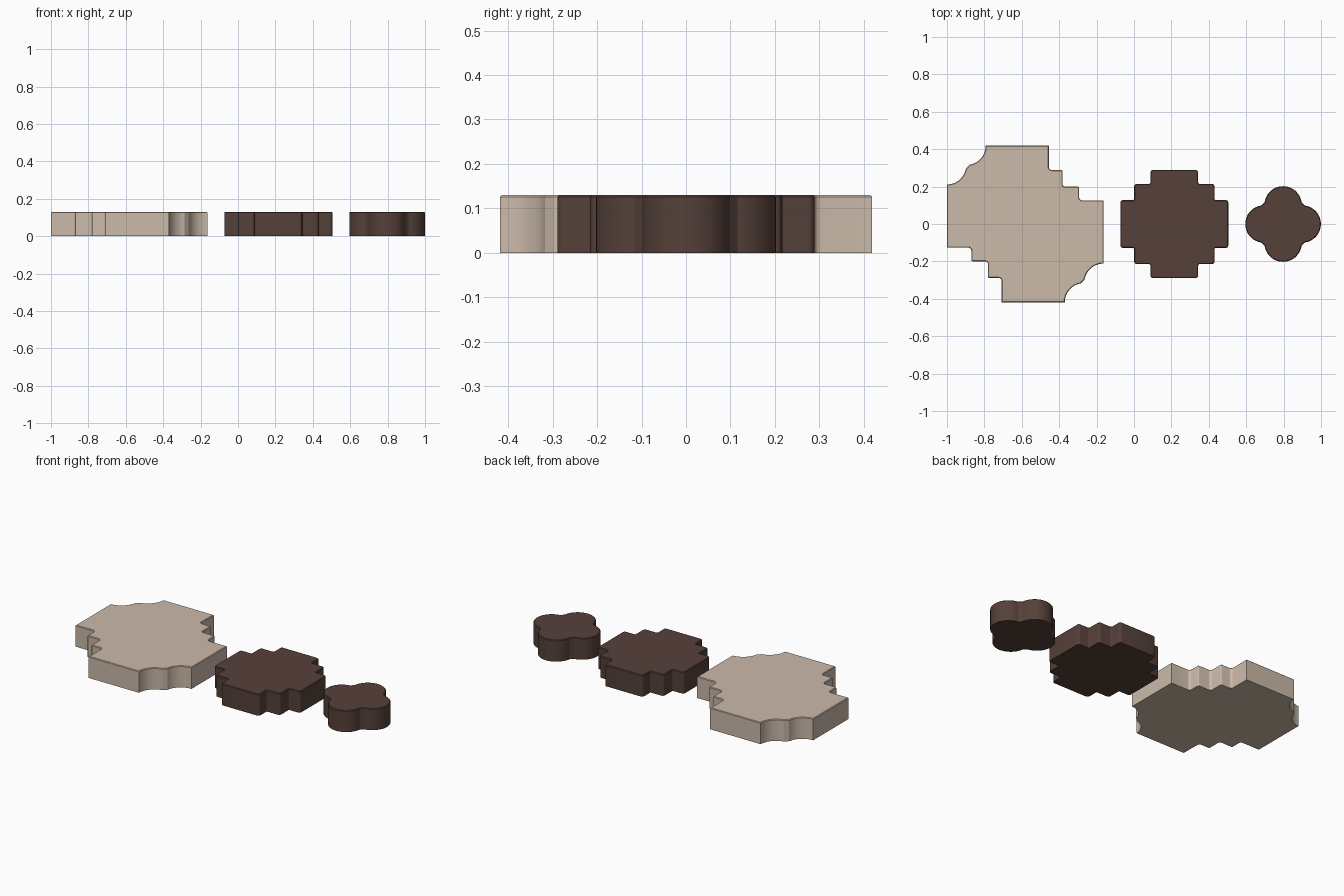
import bpy, bmesh, math
from mathutils import Vector

if "Cube" in bpy.data.objects:
    bpy.data.objects.remove(bpy.data.objects["Cube"])

H, B = 0.13, 0.004   # plate height, top edge bevel


def material(name, rgb):
    m = bpy.data.materials.new(name)
    m.diffuse_color = (*rgb, 1)
    m.use_nodes = True
    m.node_tree.nodes["Principled BSDF"].inputs["Base Color"].default_value = m.diffuse_color
    return m


def arc(cx, cy, r, a0, a1, n):
    """Points along an arc, angles in degrees."""
    return [Vector((cx + r * math.cos(math.radians(a0 + (a1 - a0) * i / n)),
                    cy + r * math.sin(math.radians(a0 + (a1 - a0) * i / n))))
            for i in range(n + 1)]


def rounded(corners, n=4):
    """Round each (x, y, radius) corner of a closed outline."""
    out = []
    for i, (x, y, r) in enumerate(corners):
        p = Vector((x, y))
        if r == 0:
            out.append(p)
            continue
        a = (Vector(corners[i - 1][:2]) - p).normalized()
        b = (Vector(corners[(i + 1) % len(corners)][:2]) - p).normalized()
        for k in range(n + 1):
            t = math.pi / 2 * k / n
            out.append(p + a * r * (1 - math.sin(t)) + b * r * (1 - math.cos(t)))
    return out


def plate(name, outline, cx, mat):
    """Extrude a counter-clockwise outline with a small bevel on top."""
    count = len(outline)
    inner = []
    for i, p in enumerate(outline):
        d0 = (p - outline[i - 1]).normalized()
        d1 = (outline[(i + 1) % count] - p).normalized()
        n0, n1 = Vector((-d0.y, d0.x)), Vector((-d1.y, d1.x))
        inner.append(p + (n0 + n1) * B / (1 + n0.dot(n1)))
    bm = bmesh.new()
    rings = [[bm.verts.new((p.x, p.y, z)) for p in ring]
             for ring, z in ((outline, 0), (outline, H - B), (inner, H))]
    for lo, hi in zip(rings, rings[1:]):
        for i in range(count):
            j = (i + 1) % count
            bm.faces.new((lo[i], lo[j], hi[j], hi[i]))
    bm.faces.new(rings[0][::-1])
    bm.faces.new(rings[-1])
    me = bpy.data.meshes.new(name)
    bm.to_mesh(me)
    bm.free()
    me.materials.append(mat)
    ob = bpy.data.objects.new(name, me)
    ob.location.x = cx
    bpy.context.collection.objects.link(ob)
    bpy.context.view_layer.objects.active = ob
    ob.select_set(True)
    bpy.ops.object.shade_smooth_by_angle(angle=math.radians(30))
    ob.select_set(False)


beige = material("beige stone", (0.60, 0.49, 0.40))
brown = material("dark brown stone", (0.092, 0.052, 0.041))

# Large tile: stepped notch and lobed notch, repeated by a half turn
S = 0.4185
steps = [(0, 0.13, 0), (0.13, 0.13, 0.015), (0.13, 0.219, 0.007),
         (0.219, 0.219, 0.015), (0.219, 0.292, 0.007),
         (0.292, 0.292, 0.015), (0.292, 0, 0)]
# depths are measured inward from the corner
steps = [(0, 0.292, 0), (0.13, 0.292, 0.015), (0.13, 0.219, 0.007),
         (0.219, 0.219, 0.015), (0.219, 0.13, 0.007),
         (0.292, 0.13, 0.015), (0.292, 0, 0)]
half = rounded([(S - u, S - v, r) for u, v, r in steps])
half += arc(-S + 0.104, S, 0.103, 0, -80, 14)
half += arc(-S, S - 0.104, 0.103, -10, -90, 14)
plate("large_tile", half + [-p for p in half], -0.5815, beige)

# Stepped insert: one quarter repeated four times
quarter = [(0.289, 0.128, 0.015), (0.215, 0.128, 0.006), (0.215, 0.215, 0.015),
           (0.128, 0.215, 0.006), (0.128, 0.289, 0.015)]
corners = []
for k in range(4):
    for x, y, r in quarter:
        for _ in range(k):
            x, y = -y, x
        corners.append((x, y, r))
plate("stepped_insert", rounded(corners), 0.2155, brown)

# Four-lobed insert
lobes = []
for k in range(4):
    a = 90 * k
    lobes += arc(0.102 * math.cos(math.radians(a)), 0.102 * math.sin(math.radians(a)),
                 0.1, a - 82, a + 82, 28)
plate("four_lobed_insert", lobes, 0.797, brown)
